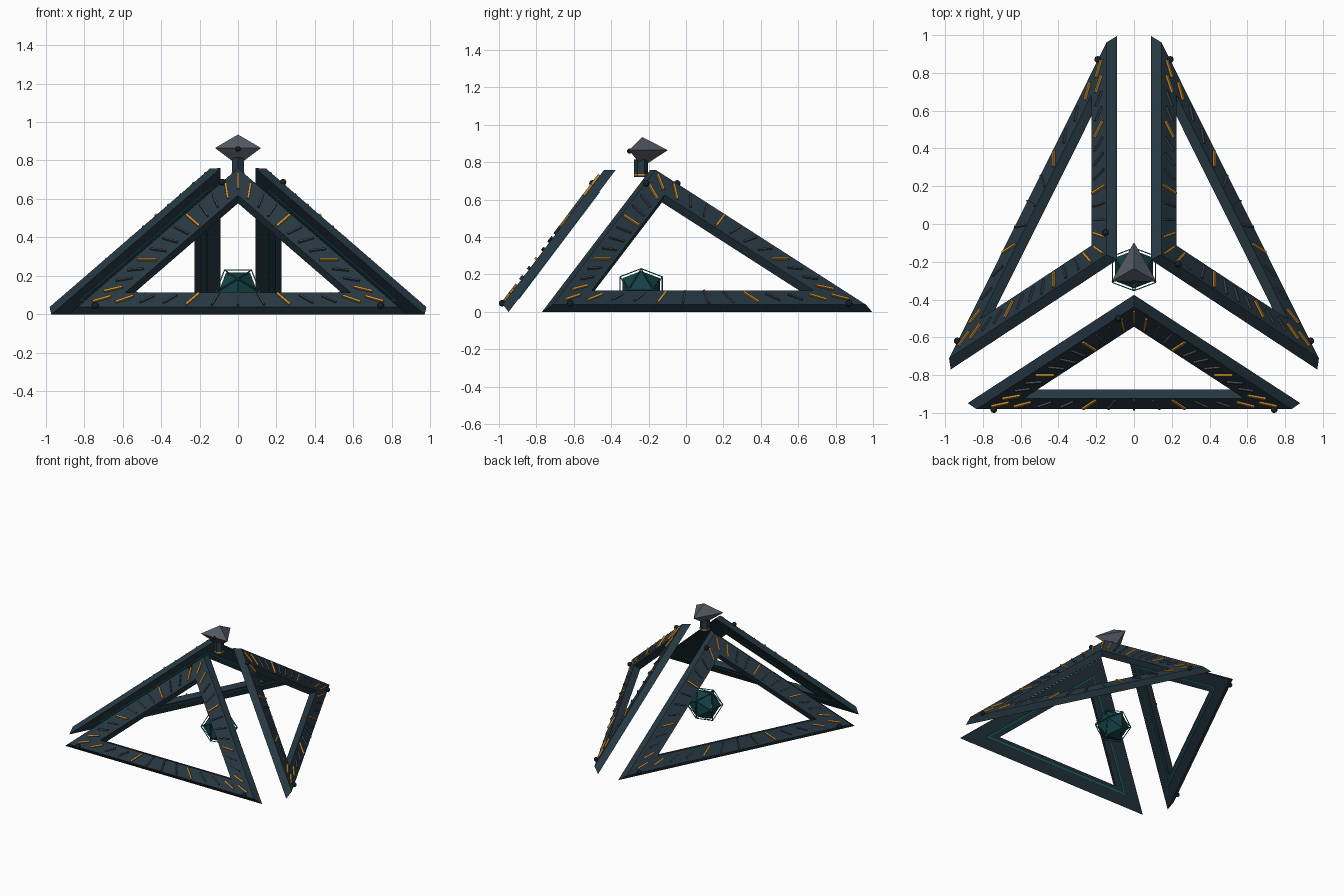
import bpy, bmesh, math
from mathutils import Vector, Matrix

if "Cube" in bpy.data.objects:
    bpy.data.objects.remove(bpy.data.objects["Cube"])


def material(name, rgb):
    m = bpy.data.materials.new(name)
    m.use_nodes = True
    m.diffuse_color = (*rgb, 1)
    m.node_tree.nodes["Principled BSDF"].inputs["Base Color"].default_value = (*rgb, 1)
    return m


SLATE = material("slate blue", (0.019, 0.038, 0.054))
STEEL = material("steel grey", (0.085, 0.098, 0.122))
BAR = material("bar grey", (0.06, 0.075, 0.09))
ORANGE = material("amber", (0.62, 0.28, 0.03))
TEAL = material("bright teal", (0.01, 0.19, 0.19))
CORE = material("deep teal", (0.008, 0.05, 0.06))
DARK = material("bolt black", (0.012, 0.017, 0.022))


def finish(name, bm, mat):
    bmesh.ops.recalc_face_normals(bm, faces=bm.faces)
    me = bpy.data.meshes.new(name)
    bm.to_mesh(me)
    bm.free()
    me.materials.append(mat)
    ob = bpy.data.objects.new(name, me)
    bpy.context.collection.objects.link(ob)
    return ob


def loop_ring(name, loops, mat):
    """Skin closed loops one to the next, the last back to the first."""
    bm = bmesh.new()
    vs = [[bm.verts.new(p) for p in lp] for lp in loops]
    n = len(vs[0])
    for a, b in zip(vs, vs[1:] + vs[:1]):
        for i in range(n):
            j = (i + 1) % n
            bm.faces.new((a[i], a[j], b[j], b[i]))
    return finish(name, bm, mat)


def inset(tri, base, leg):
    """Move the base and the legs of a flat triangle inwards."""
    lines = []
    for i, d in enumerate((base, leg, leg)):
        a, b = tri[i], tri[(i + 1) % 3]
        e = (b - a).normalized()
        n = Vector((-e.y, e.x))
        lines.append((n, n.dot(a) + d))
    out = []
    for i in range(3):
        (n1, c1), (n2, c2) = lines[i - 1], lines[i]
        det = n1.x * n2.y - n1.y * n2.x
        out.append(Vector(((c1 * n2.y - c2 * n1.y) / det, (n1.x * c2 - n2.x * c1) / det)))
    return out


THICK = 0.05


def frame(side, left, right, apex):
    L, R, P = Vector(left), Vector(right), Vector(apex)
    ex = (R - L).normalized()
    n = ex.cross(P - L).normalized()
    ey = n.cross(ex)
    tri = [Vector(((p - L).dot(ex), (p - L).dot(ey))) for p in (L, R, P)]

    def put(q, h):
        return L + ex * q.x + ey * q.y + n * h

    def loop(base, leg, h):
        return [put(q, h) for q in inset(tri, base, leg)]

    # Triangular frame with sloping outer walls
    loop_ring(side + "_frame", [loop(0, 0, 0), loop(0.012, 0.026, THICK),
                                loop(0.105, 0.145, THICK), loop(0.12, 0.155, 0)], SLATE)
    # Light strip on the inner face
    loop_ring(side + "_light_strip", [loop(0.085, 0.1, 0.001), loop(0.085, 0.1, -0.004),
                                      loop(0.094, 0.109, -0.004), loop(0.094, 0.109, 0.001)], TEAL)

    # Raised bars pointing at the middle of the frame
    mid = inset(tri, 0.06, 0.085)
    centre = (mid[0] + mid[1] + mid[2]) / 3
    bars = {"grey": bmesh.new(), "amber": bmesh.new()}
    for s in range(3):
        for i in range(12):
            q = mid[s].lerp(mid[(s + 1) % 3], i / 12)
            d = (centre - q).normalized()
            dx = ex * d.x + ey * d.y
            rot = Matrix((dx, n.cross(dx), n)).transposed().to_4x4()
            amber = i % 4 == 0 or (i == 11) or (i == 1)
            size = (0.1, 0.012, 0.016) if amber else (0.085, 0.009, 0.016)
            bmesh.ops.create_cube(bars["amber" if amber else "grey"], size=1,
                                  matrix=Matrix.Translation(put(q, THICK + 0.004)) @ rot
                                  @ Matrix.Diagonal((*size, 1)))
    finish(side + "_grey_bars", bars["grey"], BAR)
    finish(side + "_amber_bars", bars["amber"], ORANGE)

    # Round bolts beside the corners
    edge = inset(tri, 0.016, 0.03)
    bm = bmesh.new()
    for q in (edge[0].lerp(edge[1], 0.05), edge[1].lerp(edge[0], 0.05), edge[2].lerp(edge[0], 0.1)):
        bmesh.ops.create_icosphere(bm, subdivisions=2, radius=0.018,
                                   matrix=Matrix.Translation(put(q, THICK + 0.006)))
    finish(side + "_bolts", bm, DARK)


# Three frames, leaning together without touching
frame("front", (-0.88, -0.948, 0), (0.88, -0.948, 0), (0, -0.375, 0.76))
frame("left", (0.97, -0.77, 0), (0.09, 0.995, 0), (0.09, -0.19, 0.76))
frame("right", (-0.09, 0.995, 0), (-0.97, -0.77, 0), (-0.09, -0.19, 0.76))


# Floating core: a twenty-sided solid inside a wire cage
def icosahedron(name, scale, mat):
    phi = (1 + math.sqrt(5)) / 2
    bm = bmesh.new()
    for a in (-1, 1):
        for b in (-phi, phi):
            for p in ((a, 0, b), (0, b, a), (b, a, 0)):
                bm.verts.new(Vector(p) * scale)
    bmesh.ops.convex_hull(bm, input=bm.verts)
    ob = finish(name, bm, mat)
    ob.location = (0, -0.24, 0.118)
    return ob


icosahedron("core", 0.062, CORE)
cage = icosahedron("core_cage", 0.07, TEAL)
wire = cage.modifiers.new("wire", 'WIREFRAME')
wire.thickness = 0.007


# Finial: three-sided double pyramid on a stem
def triangle(r, z):
    return [(r * math.cos(a), -0.235 + r * math.sin(a), z)
            for a in (math.radians(90 + 120 * k) for k in range(3))]


bm = bmesh.new()
for p in triangle(0.138, 0.865) + [(0, -0.235, 0.935), (0, -0.235, 0.775)]:
    bm.verts.new(p)
bmesh.ops.convex_hull(bm, input=bm.verts)
finish("finial", bm, STEEL)


def prism(name, r, z0, z1, mat):
    bm = bmesh.new()
    bmesh.ops.create_cone(bm, cap_ends=True, segments=6, radius1=r, radius2=r, depth=z1 - z0,
                          matrix=Matrix.Translation((0, -0.24, (z0 + z1) / 2)))
    finish(name, bm, mat)


prism("finial_stem", 0.037, 0.72, 0.815, SLATE)
prism("finial_stem_band", 0.039, 0.728, 0.738, ORANGE)

# Stud on the front of the finial
bm = bmesh.new()
bmesh.ops.create_icosphere(bm, subdivisions=2, radius=0.014,
                           matrix=Matrix.Translation((0, -0.302, 0.86)))
finish("finial_stud", bm, DARK)
